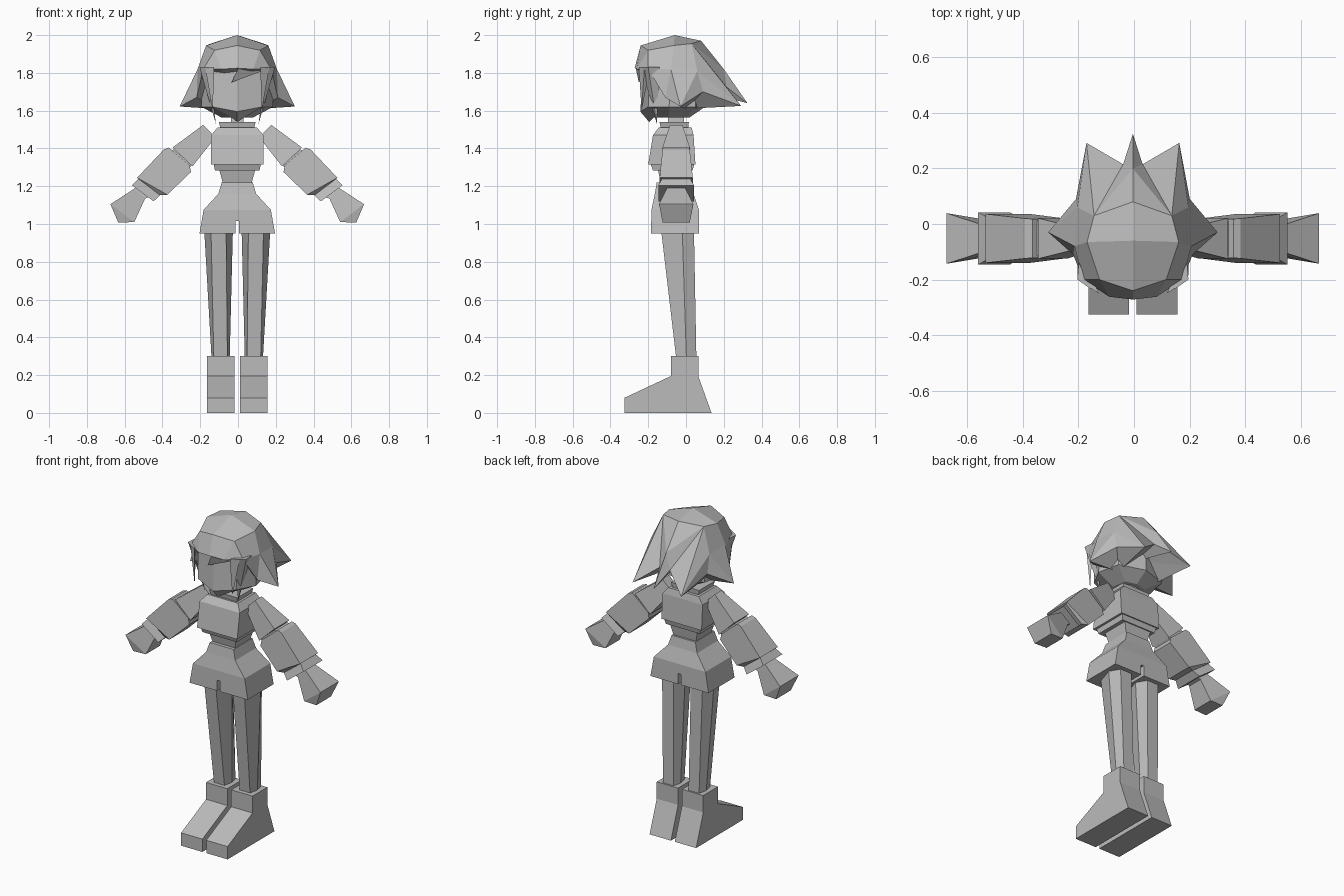
import bpy, bmesh
from mathutils import Vector

AXIS = -0.004   # symmetry plane in x
grey = bpy.data.materials.new("plain_grey")
grey.diffuse_color = (0.5, 0.5, 0.5, 1)


def make(name, verts, faces, mirror=False):
    """Mesh object from points and faces, optionally with a mirrored copy."""
    bm = bmesh.new()
    for s in ((1, -1) if mirror else (1,)):
        vs = [bm.verts.new((s * x, y, z)) for x, y, z in verts]
        for f in faces:
            bm.faces.new([vs[i] for i in f])
    bmesh.ops.remove_doubles(bm, verts=bm.verts, dist=0.0005)
    bmesh.ops.recalc_face_normals(bm, faces=bm.faces)
    me = bpy.data.meshes.new(name)
    bm.to_mesh(me)
    bm.free()
    me.materials.append(grey)
    ob = bpy.data.objects.new(name, me)
    ob.location.x = AXIS
    bpy.context.collection.objects.link(ob)
    return ob


def loft(name, rings, mirror=False):
    """Skin equal-length rings and cap both ends."""
    n = len(rings[0])
    verts = [p for r in rings for p in r]
    faces = [list(range(n)), list(range(len(verts) - n, len(verts)))]
    for k in range(len(rings) - 1):
        for i in range(n):
            j = (i + 1) % n
            faces.append([k * n + i, k * n + j, (k + 1) * n + j, (k + 1) * n + i])
    return make(name, verts, faces, mirror)


def box_ring(hw, y0, y1, z):
    return [(-hw, y0, z), (hw, y0, z), (hw, y1, z), (-hw, y1, z)]


def stack(name, rows):
    return loft(name, [box_ring(*r) for r in rows])


# Feet: boot side profile extruded across
boot = [(-.325, 0), (-.325, .08), (-.08, .195), (-.08, .30),
        (.065, .30), (.065, .195), (.135, 0)]
loft("boots", [[(x, y, z) for y, z in boot] for x in (.0135, .16)], True)
# Ankle seam faces are split so the shaft reads as its own block


# Legs: tapered six-sided columns
def leg_ring(cx, a, b, y0, ym, y1, z):
    return [(cx - a, y0, z), (cx + a, y0, z), (cx + b, ym, z),
            (cx + a, y1, z), (cx - a, y1, z), (cx - b, ym, z)]


loft("legs", [leg_ring(.088, .036, .048, -.052, .002, .055, .29),
              leg_ring(.099, .040, .076, -.132, -.020, .042, .97)], True)

# Shorts with a slit between the legs
shorts = stack("shorts", [(.20, -.185, .07, .95), (.178, -.183, .068, 1.075),
                          (.10, -.165, .04, 1.16), (.082, -.155, .03, 1.22)])
cutter = stack("slit_cutter", [(.01, -.4, .4, .9), (.01, -.4, .4, 1.015)])
cutter.hide_render = True
cutter.hide_viewport = True
cut = shorts.modifiers.new("slit", 'BOOLEAN')
cut.object = cutter
cut.solver = 'EXACT'

# Torso
stack("waist", [(.072, -.13, .015, 1.20), (.097, -.15, .03, 1.295)])
stack("shirt_hem", [(.118, -.175, .035, 1.283), (.126, -.19, .045, 1.325)])
stack("chest", [(.138, -.20, .05, 1.315), (.138, -.175, .04, 1.47),
                (.105, -.145, .03, 1.51)])
stack("collar", [(.085, -.13, .01, 1.49), (.097, -.14, .015, 1.54)])
stack("neck", [(.035, -.10, -.01, 1.5), (.03, -.09, -.01, 1.6)])


# Arms: four-sided sections given by upper and lower edge, and y half widths
def arm_ring(ux, uz, lx, lz, hu, hl):
    c = -.052
    return [(ux, c - hu, uz), (ux, c + hu, uz), (lx, c + hl, lz), (lx, c - hl, lz)]


def arm(name, rows):
    loft(name, [arm_ring(*r) for r in rows], True)


arm("upper_arms", [(.18, 1.525, .115, 1.46, .033, .033),
                   (.342, 1.405, .237, 1.305, .073, .073)])
arm("elbows", [(.335, 1.395, .24, 1.31, .062, .062),
               (.375, 1.375, .265, 1.285, .062, .062)])
arm("elbow_bands", [(.362, 1.404, .252, 1.312, .070, .070),
                    (.388, 1.395, .245, 1.275, .072, .072)])
arm("forearms", [(.388, 1.395, .245, 1.275, .072, .072),
                 (.53, 1.245, .37, 1.155, .088, .088),
                 (.522, 1.238, .41, 1.153, .075, .075)])
arm("cuffs", [(.518, 1.245, .405, 1.155, .072, .072),
              (.557, 1.205, .443, 1.12, .094, .094)])
arm("wrists", [(.50, 1.21, .43, 1.155, .04, .04),
               (.545, 1.187, .488, 1.135, .05, .05)])
arm("hands", [(.545, 1.187, .488, 1.135, .05, .05),
              (.671, 1.105, .545, 1.01, .091, .07),
              (.671, 1.104, .63, 1.008, .09, .072)])


# Head: faceted skull with a pointed chin
def head_ring(pts, zf, zs):
    right = [(x, y, z) for (x, y), z in zip(pts, (zf, zs, zs, zs, zs))]
    return right + [(-x, y, z) for x, y, z in reversed(right[1:-1])]


loft("head", [head_ring([(0, -.195), (.03, -.17), (.085, -.09), (.07, 0), (0, .02)], 1.54, 1.565),
              head_ring([(0, -.242), (.13, -.20), (.19, -.09), (.16, .05), (0, .10)], 1.595, 1.62),
              head_ring([(0, -.225), (.14, -.19), (.18, -.07), (.15, .05), (0, .10)], 1.86, 1.86)])

# Hair: half shell with crown, sides, pointed wings and back spikes, mirrored
H = [(0, -.06, 2.0),                                          # 0 crown
     (0, -.24, 1.945), (.12, -.20, 1.92), (.165, -.065, 1.945),   # 1-3
     (.14, .03, 1.955), (0, .08, 1.97),                       # 4-5
     (0, -.272, 1.825), (.085, -.262, 1.82), (.18, -.20, 1.82),   # 6-8
     (.21, -.08, 1.82), (.20, .06, 1.81), (0, .20, 1.82),     # 9-11
     (.215, -.11, 1.67), (.305, -.03, 1.622), (.205, .09, 1.70),  # 12-14
     (.167, .292, 1.625), (.035, .215, 1.725), (0, .325, 1.64),   # 15-17
     (0, 0, 1.72), (.12, 0, 1.61)]                            # 18-19 underside
hair_faces = [(0, 1, 2, 3), (0, 3, 4, 5),
              (1, 6, 7, 2), (2, 7, 8), (2, 8, 9, 3), (3, 9, 10, 4),
              (4, 10, 15), (4, 15, 16), (4, 16, 11), (4, 11, 5), (11, 16, 17),
              (8, 12, 9), (9, 12, 13), (9, 13, 10), (10, 13, 14), (10, 14, 15),
              (6, 18, 7), (7, 18, 8), (8, 18, 12), (12, 18, 19), (12, 19, 13),
              (13, 19, 14), (14, 19, 15), (15, 19, 18), (15, 18, 16), (16, 18, 17)]
make("hair", H, hair_faces, True)


# Front locks: slim spikes framing the face
def spike(name, base, tip, mirror=True):
    n = len(base)
    make(name, base + [tip],
         [list(range(n))] + [[i, (i + 1) % n, n] for i in range(n)], mirror)


spike("long_locks", [(.15, -.235, 1.83), (.20, -.20, 1.83), (.195, -.14, 1.83)],
      (.113, -.155, 1.53))
spike("short_locks", [(.122, -.25, 1.83), (.17, -.22, 1.83), (.15, -.19, 1.83)],
      (.13, -.235, 1.60))
# Swept fringe lock on one side
spike("fringe_lock", [(.01, -.268, 1.835), (.175, -.205, 1.825), (.06, -.215, 1.83)],
      (-.03, -.25, 1.75), False)
